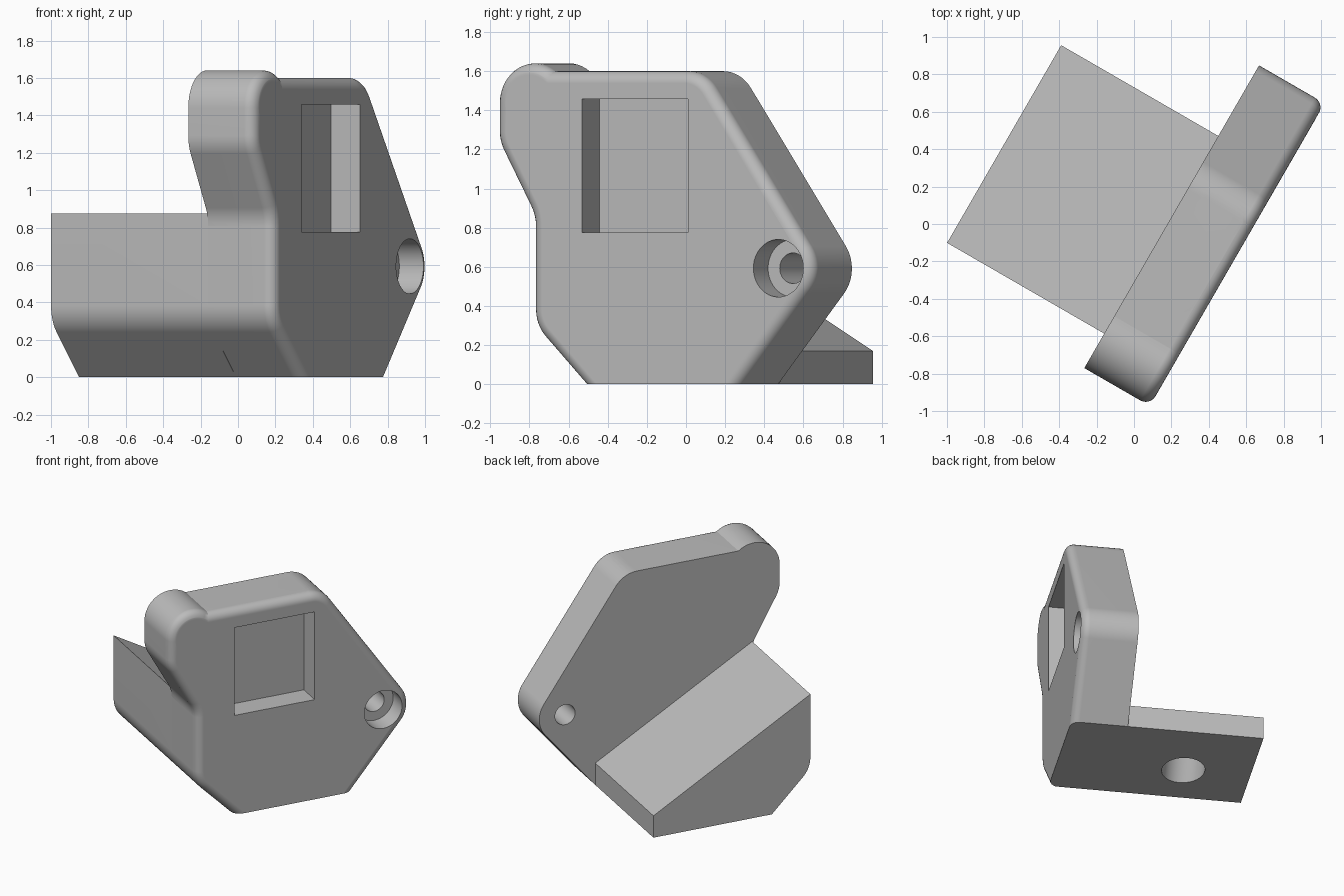
import bpy, bmesh, math
from mathutils import Vector, Matrix

if "Cube" in bpy.data.objects:
    bpy.data.objects.remove(bpy.data.objects["Cube"], do_unlink=True)

# Local frame: x = through the plate (front is +x), y = along the plate
BACK, FRONT, TAIL = 0.155, 0.56, -0.815
MID = (BACK + FRONT) / 2

grey = bpy.data.materials.new("light_grey")
grey.use_nodes = True
grey.diffuse_color = (0.5, 0.5, 0.5, 1)
grey.node_tree.nodes["Principled BSDF"].inputs["Base Color"].default_value = (0.5, 0.5, 0.5, 1)


def rounded(corners, step=math.radians(7)):
    """Polygon from (y, z, radius) corners, each filleted by its radius."""
    pts = []
    for i, (y, z, r) in enumerate(corners):
        p = Vector((y, z))
        if r == 0:
            pts.append(p)
            continue
        a = (Vector(corners[i - 1][:2]) - p).normalized()
        b = (Vector(corners[(i + 1) % len(corners)][:2]) - p).normalized()
        half = a.angle(b) / 2
        centre = p + (a + b).normalized() * (r / math.sin(half))
        start = p + a * (r / math.tan(half)) - centre
        sweep = math.pi - 2 * half
        if a.x * b.y - a.y * b.x > 0:
            sweep = -sweep
        n = max(2, round(abs(sweep) / step))
        for k in range(n + 1):
            pts.append(centre + Matrix.Rotation(sweep * k / n, 2) @ start)
    return pts


def finish(bm, name):
    bmesh.ops.recalc_face_normals(bm, faces=bm.faces)
    me = bpy.data.meshes.new(name)
    bm.to_mesh(me)
    bm.free()
    me.materials.append(grey)
    ob = bpy.data.objects.new(name, me)
    bpy.context.collection.objects.link(ob)
    return ob


def prism(name, pts, x0, x1, bevel=0):
    """Extrude a y-z polygon along x, round its front rim, trim it at the ground."""
    bm = bmesh.new()
    face = bm.faces.new([bm.verts.new((x0, p.x, p.y)) for p in pts])
    res = bmesh.ops.extrude_face_region(bm, geom=[face], use_keep_orig=True)
    bmesh.ops.translate(bm, vec=(x1 - x0, 0, 0),
                        verts=[v for v in res["geom"] if isinstance(v, bmesh.types.BMVert)])
    bmesh.ops.remove_doubles(bm, verts=bm.verts, dist=0.001)
    bmesh.ops.recalc_face_normals(bm, faces=bm.faces)
    if bevel:
        rim = [e for e in bm.edges if all(abs(v.co.x - x1) < 1e-4 for v in e.verts)]
        bmesh.ops.bevel(bm, geom=rim, offset=bevel, segments=6, profile=0.5,
                        affect='EDGES', clamp_overlap=False)
        cut = bmesh.ops.bisect_plane(bm, geom=bm.verts[:] + bm.edges[:] + bm.faces[:],
                                     plane_co=(0, 0, 0), plane_no=(0, 0, -1), clear_outer=True)
        bmesh.ops.holes_fill(bm, edges=[e for e in bm.edges if e.is_boundary])
    return finish(bm, name)


def drill(start, direction, length, r1, r2=None):
    """Round cutter running from start along direction."""
    d = Vector(direction).normalized()
    bm = bmesh.new()
    bmesh.ops.create_cone(bm, cap_ends=True, segments=48, radius1=r1,
                          radius2=r1 if r2 is None else r2, depth=length)
    turn = d.to_track_quat('Z', 'Y').to_matrix().to_4x4()
    bm.transform(Matrix.Translation(Vector(start) + d * length / 2) @ turn)
    return finish(bm, "cutter")


def box(lo, hi):
    bm = bmesh.new()
    bmesh.ops.create_cube(bm, size=1)
    lo, hi = Vector(lo), Vector(hi)
    bm.transform(Matrix.Translation((lo + hi) / 2) @ Matrix.Diagonal((*(hi - lo), 1)))
    return finish(bm, "cutter")


def apply(ob, mod):
    bpy.ops.object.select_all(action='DESELECT')
    bpy.context.view_layer.objects.active = ob
    ob.select_set(True)
    bpy.ops.object.modifier_apply(modifier=mod.name)


def combine(ob, other, operation='DIFFERENCE'):
    other.hide_render = True
    mod = ob.modifiers.new("combine", 'BOOLEAN')
    mod.operation, mod.solver, mod.object = operation, 'EXACT', other
    apply(ob, mod)
    bpy.data.objects.remove(other, do_unlink=True)


# Upright plate with an ear at the upper corner
bracket = prism("mounting_bracket", rounded([
    (-0.088, -0.2, 0), (0.465, -0.2, 0),
    (1.12, 0.58, 0.2), (0.413, 1.6, 0.2),
    (-0.48, 1.6, 0), (-0.533, 1.64, 0.2), (-0.8, 1.64, 0.2),
    (-0.8, 1.24, 0.2), (-0.587, 0.86, 0.2), (-0.587, 0.3, 0.2),
]), BACK, FRONT, bevel=0.06)

# Wedge foot behind the plate
foot = prism("wedge_foot", rounded([
    (-0.288, 0, 0), (0.633, 0, 0), (0.633, 0.17, 0),
    (-0.587, 0.875, 0), (-0.587, 0.3, 0.2)]), TAIL, BACK)
combine(bracket, foot, 'UNION')

# Window, with two blind rod holes entering from the top
combine(bracket, box((0.38, -0.29, 0.775), (0.7, 0.335, 1.457)))
for y in (-0.194, 0.25):
    combine(bracket, drill((MID, y, 1.7), (0, 0, -1), 0.925, 0.125))
    combine(bracket, drill((MID, y, 1.601), (0, 0, -1), 0.035, 0.147, 0.125))

# Counterbored bolt holes through the plate
for y, z in ((-0.6, 1.445), (0.868, 0.593)):
    combine(bracket, drill((FRONT + 0.1, y, z), (-1, 0, 0), 0.25, 0.147))
    combine(bracket, drill((FRONT, y, z), (-1, 0, 0), 0.6, 0.078))

# Bolt hole square to the sloping top of the foot, counterbored from below
axis = Vector((0, -0.5, -math.cos(math.radians(30))))
top = Vector((-0.336, 0.302, 0.361))
combine(bracket, drill(top - axis * 0.2, axis, 0.8, 0.077))
combine(bracket, drill(top + axis * 0.15, axis, 0.6, 0.152))

# Turn the whole bracket and shade it
bracket.data.transform(Matrix.Rotation(math.radians(-30), 4, 'Z'))
bpy.ops.object.select_all(action='DESELECT')
bracket.select_set(True)
bpy.context.view_layer.objects.active = bracket
bpy.ops.object.shade_smooth_by_angle(angle=math.radians(25))
weighted = bracket.modifiers.new("weighted_normals", 'WEIGHTED_NORMAL')
weighted.keep_sharp = True
